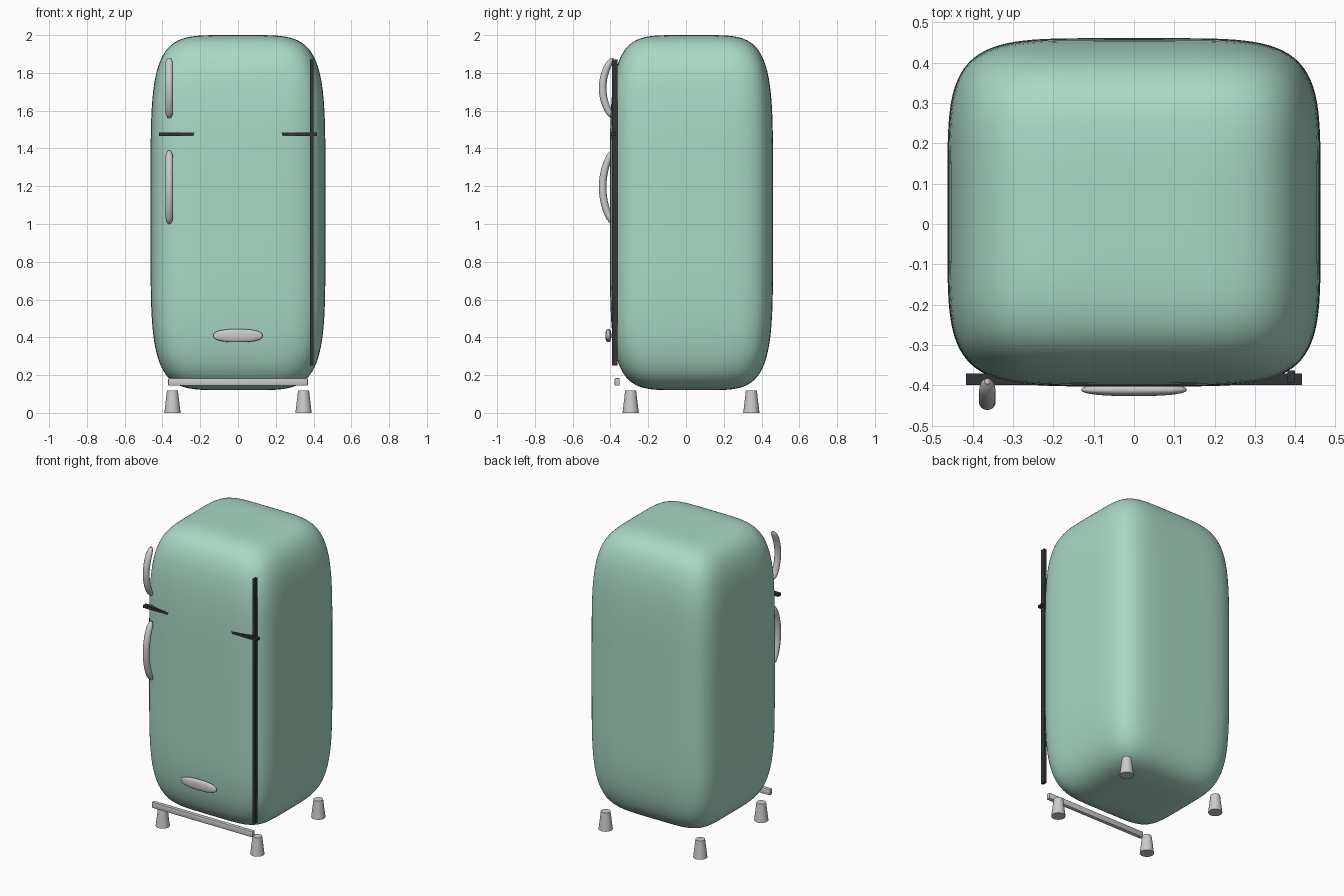
import bpy, bmesh, math
from mathutils import Vector

if "Cube" in bpy.data.objects:
    bpy.data.objects.remove(bpy.data.objects["Cube"])


def material(name, rgb):
    m = bpy.data.materials.new(name)
    m.diffuse_color = (*rgb, 1)
    m.use_nodes = True
    m.node_tree.nodes["Principled BSDF"].inputs["Base Color"].default_value = m.diffuse_color
    return m


MINT = material("mint_enamel", (0.40, 0.69, 0.56))
DARK = material("dark_seal", (0.03, 0.035, 0.04))


def finish(name, bm, mat=None, smooth=True):
    me = bpy.data.meshes.new(name)
    bm.to_mesh(me)
    bm.free()
    ob = bpy.data.objects.new(name, me)
    bpy.context.collection.objects.link(ob)
    if mat:
        me.materials.append(mat)
    if smooth:
        bpy.ops.object.select_all(action='DESELECT')
        ob.select_set(True)
        bpy.context.view_layer.objects.active = ob
        bpy.ops.object.shade_smooth_by_angle(angle=math.radians(40))
    return ob


def soft_block(name, lo, hi, power, cuts, mat=None):
    """Cube grid pushed onto a superellipsoid filling the given bounds."""
    lo, hi = Vector(lo), Vector(hi)
    mid, half = (lo + hi) / 2, (hi - lo) / 2
    bm = bmesh.new()
    bmesh.ops.create_cube(bm, size=2)
    bmesh.ops.subdivide_edges(bm, edges=bm.edges[:], cuts=cuts, use_grid_fill=True)
    for v in bm.verts:
        n = sum(abs(c) ** power for c in v.co) ** (1 / power)
        v.co = Vector([mid[i] + half[i] * v.co[i] / n for i in range(3)])
    return finish(name, bm, mat)


def box(name, lo, hi, mat=None, bevel=0):
    lo, hi = Vector(lo), Vector(hi)
    bm = bmesh.new()
    bmesh.ops.create_cube(bm, size=1)
    for v in bm.verts:
        v.co = Vector([(lo[i] + hi[i]) / 2 + v.co[i] * (hi[i] - lo[i]) for i in range(3)])
    if bevel:
        bmesh.ops.bevel(bm, geom=bm.edges[:], offset=bevel, segments=2, profile=0.5, affect='EDGES')
    return finish(name, bm, mat, smooth=bool(bevel))


def handle(name, x, z0, z1):
    """Bowed bar with rounded, narrowing ends, swept as rings."""
    bm = bmesh.new()
    rings, sides, r0 = 24, 16, 0.021
    prev = None
    for i in range(rings + 1):
        t = -math.cos(math.pi * i / rings)
        r = r0 * max(1 - abs(t) ** 10, 0.12) ** 0.5
        y = -0.390 - 0.0515 * (1 - t * t)
        z = (z0 + z1) / 2 + t * (z1 - z0) / 2
        ring = [bm.verts.new((x + r * math.cos(a), y + r * 0.95 * math.sin(a), z))
                for a in (2 * math.pi * k / sides for k in range(sides))]
        if prev:
            for k in range(sides):
                j = (k + 1) % sides
                bm.faces.new((prev[k], prev[j], ring[j], ring[k]))
        else:
            bm.faces.new(ring[::-1])
        prev = ring
    bm.faces.new(prev)
    return finish(name, bm)


# cabinet
soft_block("cabinet", (-0.463, -0.403, 0.12), (0.463, 0.461, 2.0), 5.1, 39, MINT)

# door seam and hinge strip
box("door_seam", (-0.417, -0.399, 1.467), (0.417, -0.371, 1.485), DARK)
box("hinge_strip", (0.381, -0.393, 0.25), (0.399, -0.363, 1.87), DARK)

# handles
handle("upper_handle", -0.364, 1.56, 1.88)
handle("lower_handle", -0.364, 1.0, 1.39)

# oval plate and kick bar
soft_block("oval_plate", (-0.131, -0.427, 0.374), (0.131, -0.395, 0.444), 2.4, 15)
box("kick_bar", (-0.37, -0.378, 0.144), (0.37, -0.351, 0.184), bevel=0.006)

# tapered feet
for side, x in (("left", -0.347), ("right", 0.347)):
    for end, y in (("front", -0.293), ("back", 0.346)):
        bm = bmesh.new()
        bmesh.ops.create_cone(bm, cap_ends=True, segments=20, radius1=0.043, radius2=0.029, depth=0.118)
        bmesh.ops.translate(bm, verts=bm.verts[:], vec=(x, y, 0.059))
        finish(f"{end}_{side}_foot", bm)
